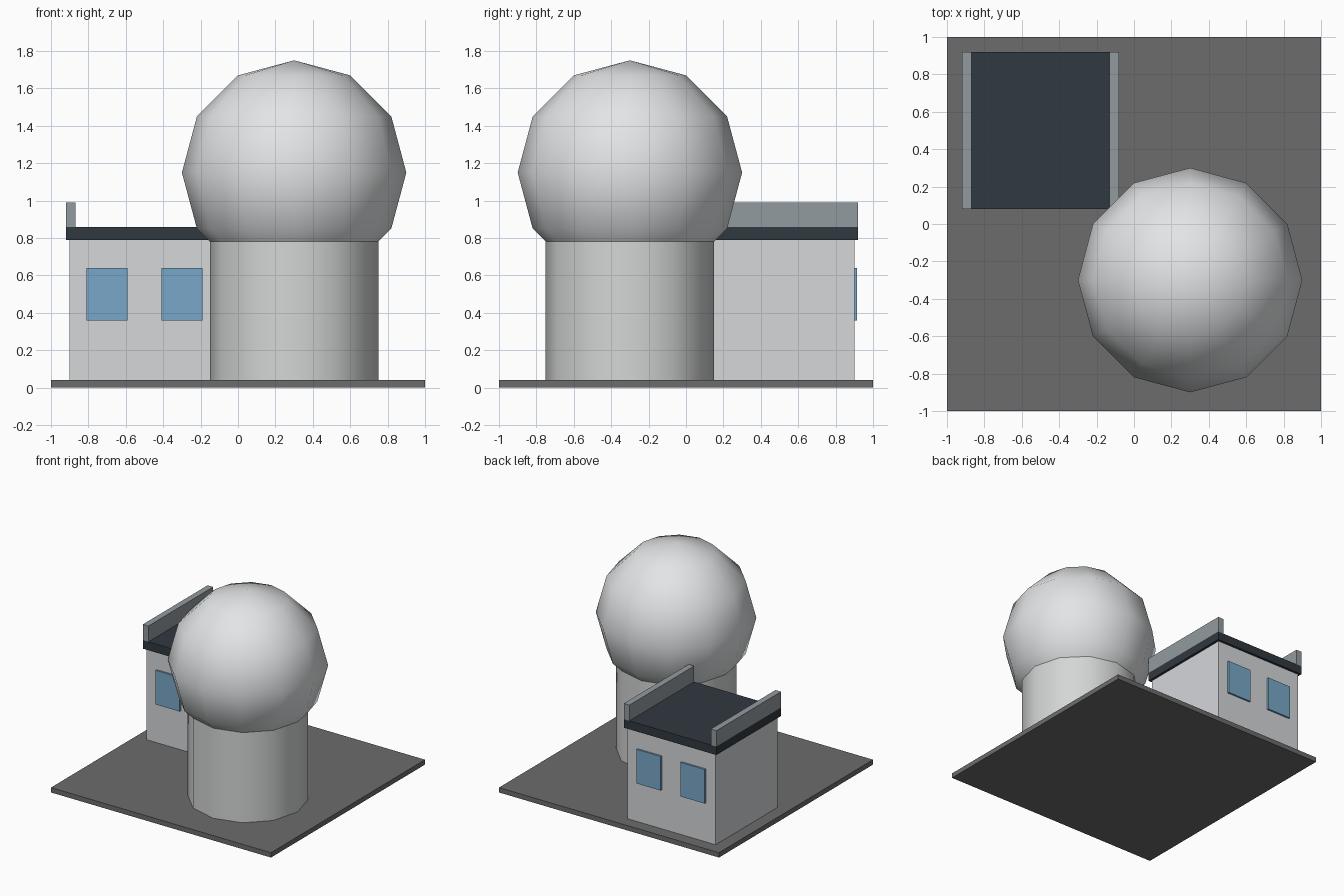
import bpy
import math

cube = bpy.data.objects.get("Cube")
if cube:
    bpy.data.objects.remove(cube, do_unlink=True)


def material(name, color):
    m = bpy.data.materials.new(name)
    m.use_nodes = True
    m.diffuse_color = (*color, 1)
    m.node_tree.nodes["Principled BSDF"].inputs["Base Color"].default_value = (*color, 1)
    return m


asphalt = material("asphalt grey", (0.15, 0.15, 0.15))
wall_paint = material("wall grey", (0.66, 0.68, 0.70))
tower_paint = material("tower grey", (0.66, 0.67, 0.67))
dome_white = material("dome white", (0.76, 0.78, 0.79))
roof_dark = material("roof slate", (0.03, 0.04, 0.05))
trim_grey = material("parapet grey", (0.29, 0.33, 0.35))
glass_blue = material("window blue", (0.19, 0.39, 0.58))


def finish(name, mat, smooth=False):
    ob = bpy.context.object
    ob.name = name
    ob.data.materials.append(mat)
    if smooth:
        bpy.ops.object.shade_smooth_by_angle(angle=math.radians(40))
    return ob


def box(name, center, size, mat):
    bpy.ops.mesh.primitive_cube_add(size=1, location=center)
    ob = bpy.context.object
    for v in ob.data.vertices:
        v.co = [c * s for c, s in zip(v.co, size)]
    return finish(name, mat)


# Ground slab
box("ground_slab", (0, 0, 0.02), (2, 2, 0.04), asphalt)

# Round tower and dome
TX, TY = 0.3, -0.3
bpy.ops.mesh.primitive_cylinder_add(vertices=12, radius=0.45, depth=0.75,
                                    location=(TX, TY, 0.415))
finish("tower", tower_paint, True)
bpy.ops.mesh.primitive_uv_sphere_add(segments=12, ring_count=6, radius=0.6,
                                     location=(TX, TY, 1.15))
finish("dome", dome_white, True)

# Side building with flat roof
BX, BY = -0.5, 0.5
box("building_walls", (BX, BY, 0.415), (0.8, 0.8, 0.75), wall_paint)
box("roof", (BX, BY, 0.825), (0.84, 0.84, 0.07), roof_dark)

# Parapets on both sides, windows front and back
for side, label in ((-1, "right"), (1, "left")):
    box(f"parapet_{label}", (BX + side * 0.395, BY, 0.925), (0.05, 0.84, 0.13), trim_grey)
    for face, end in ((-1, "front"), (1, "back")):
        box(f"window_{end}_{label}", (BX + side * 0.2, BY + face * 0.4, 0.5),
            (0.22, 0.03, 0.28), glass_blue)
